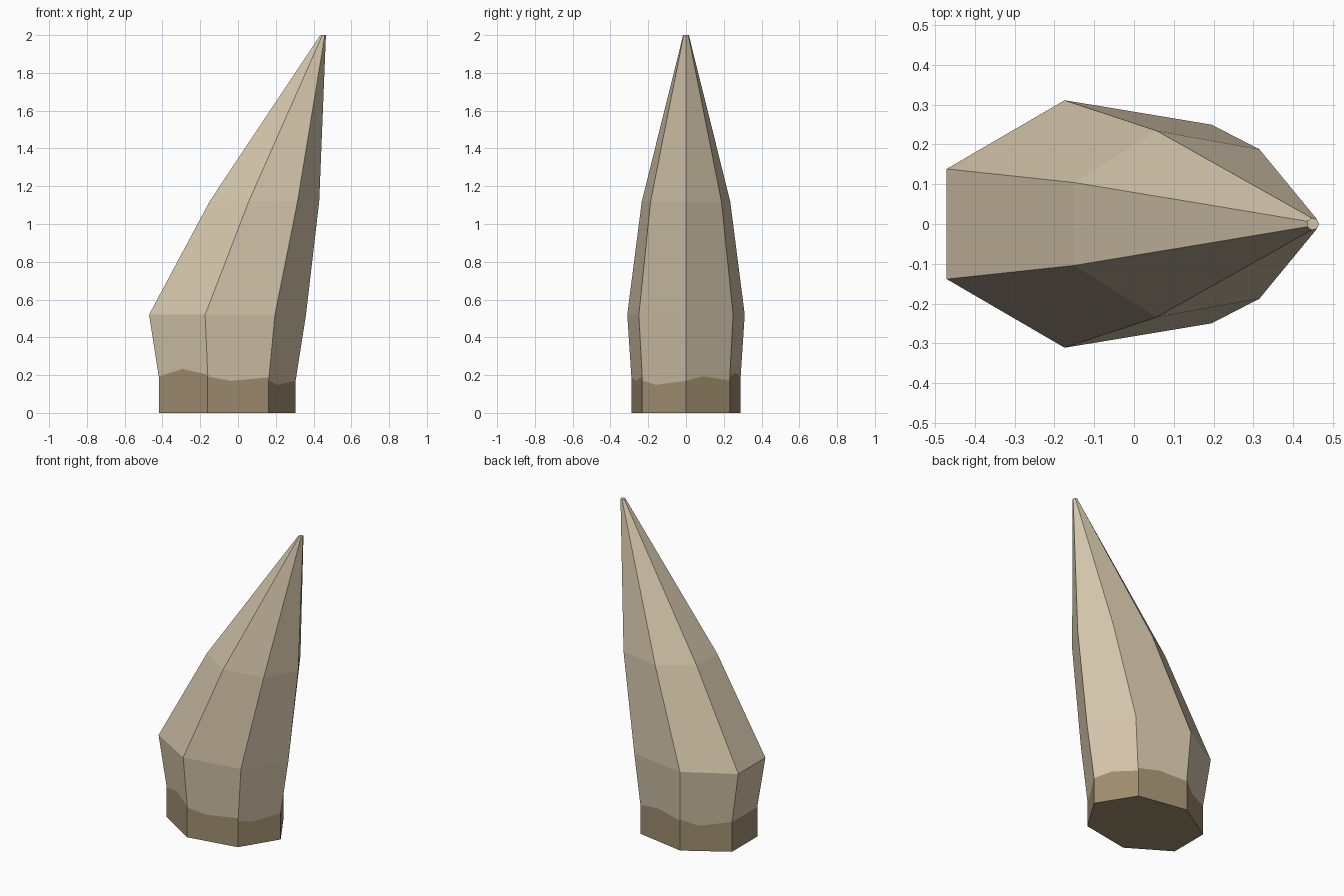
import bpy, bmesh, math

if "Cube" in bpy.data.objects:
    bpy.data.objects.remove(bpy.data.objects["Cube"])

SIDES = 7


def material(name, rgb):
    m = bpy.data.materials.new(name)
    m.diffuse_color = (*rgb, 1)
    m.use_nodes = True
    m.node_tree.nodes["Principled BSDF"].inputs["Base Color"].default_value = m.diffuse_color
    return m


def loft(name, rings, mat):
    """Closed seven-sided loft; each ring is (z, centre x, radius x, radius y)."""
    bm = bmesh.new()
    loops = []
    for z, cx, rx, ry in rings:
        loops.append([bm.verts.new((cx + rx * math.cos(math.tau * i / SIDES),
                                    ry * math.sin(math.tau * i / SIDES), z))
                      for i in range(SIDES)])
    for a, b in zip(loops, loops[1:]):
        for i in range(SIDES):
            j = (i + 1) % SIDES
            bm.faces.new((a[i], a[j], b[j], b[i]))
    bm.faces.new(loops[0][::-1])
    bm.faces.new(loops[-1])
    bmesh.ops.recalc_face_normals(bm, faces=bm.faces[:])
    mesh = bpy.data.meshes.new(name)
    bm.to_mesh(mesh)
    bm.free()
    mesh.materials.append(mat)
    obj = bpy.data.objects.new(name, mesh)
    bpy.context.collection.objects.link(obj)
    return obj


bone = material("bone", (0.658, 0.558, 0.402))
root = material("brown root", (0.347, 0.270, 0.159))

# Curved horn, leaning towards +x and narrowing to a tiny flat tip
loft("horn", [(0.004, -0.073, 0.352, 0.284),
              (0.52, -0.077, 0.437, 0.319),
              (1.12, 0.125, 0.305, 0.240),
              (2.00, 0.450, 0.0155, 0.0155)], bone)

# Straight base band; its top edge is buried in the flaring horn
loft("base_band", [(0.0, -0.076, 0.381, 0.297),
                   (0.25, -0.076, 0.381, 0.297)], root)
